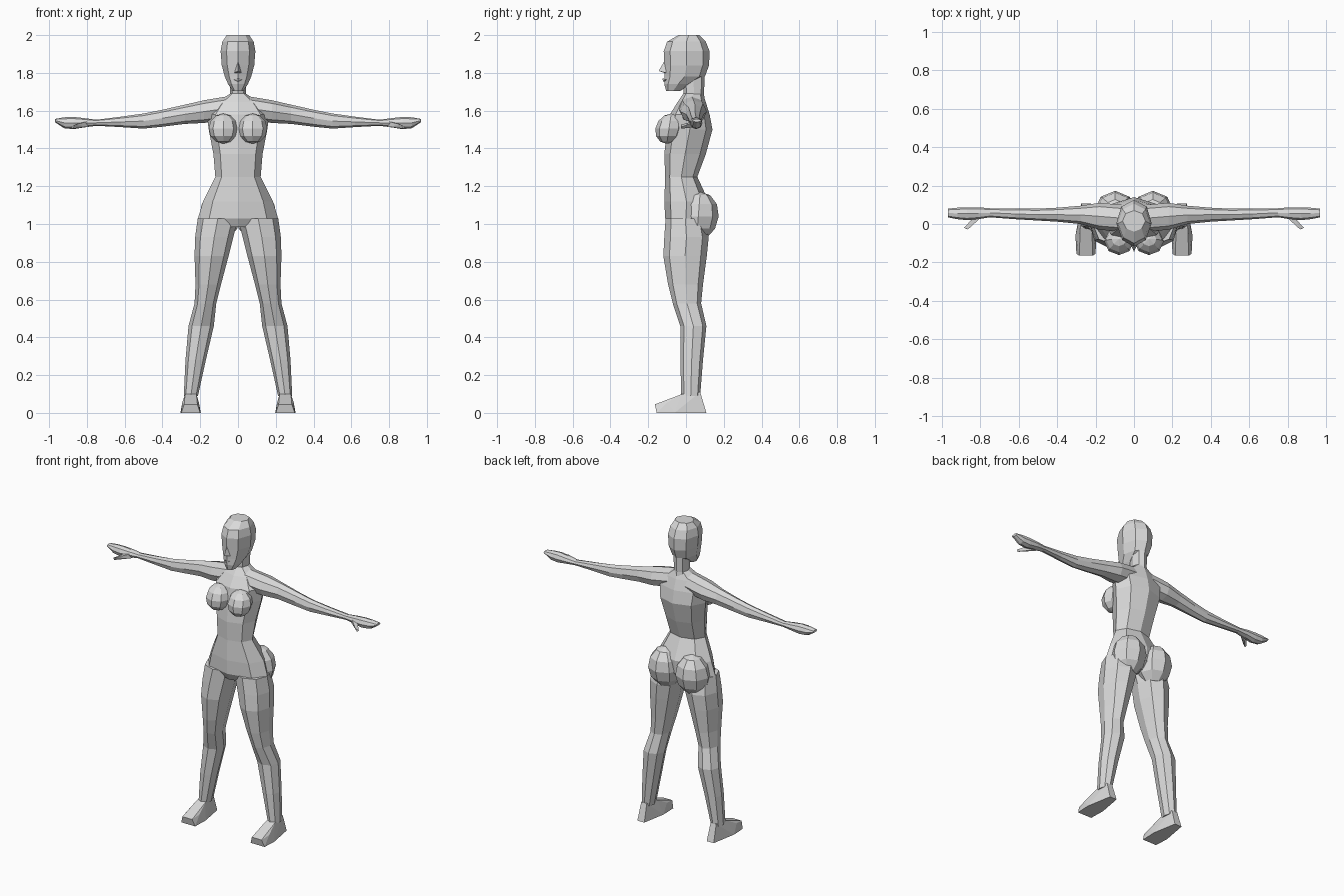
import bpy, bmesh, math
from mathutils import Vector

skin = bpy.data.materials.new("pale grey")
skin.diffuse_color = (0.7, 0.7, 0.7, 1)


def finish(name, bm, mirror):
    bmesh.ops.recalc_face_normals(bm, faces=bm.faces[:])
    me = bpy.data.meshes.new(name)
    bm.to_mesh(me)
    bm.free()
    me.materials.append(skin)
    ob = bpy.data.objects.new(name, me)
    bpy.context.collection.objects.link(ob)
    if mirror:
        ob.modifiers.new("mirror", "MIRROR")
    return ob


def loft(name, rings, axis="z", mirror=False, corner=0.72, front=None):
    """Octagonal rings (position, u0, u1, v0, v1): z axis uses x,y; x axis uses y,z."""
    bm = bmesh.new()
    loops = []
    for p, u0, u1, v0, v1 in rings:
        cu, cv, ru, rv = (u0 + u1) / 2, (v0 + v1) / 2, (u1 - u0) / 2, (v1 - v0) / 2
        f = front or corner
        shape = [(1, 0), (corner, corner), (0, 1), (-corner, corner),
                 (-1, 0), (-f, -corner), (0, -1), (f, -corner)]
        pts = [(cu + ru * a, cv + rv * b) for a, b in shape]
        loops.append([bm.verts.new((a, b, p) if axis == "z" else (p, a, b))
                      for a, b in pts])
    for lo, hi in zip(loops, loops[1:]):
        for i in range(8):
            j = (i + 1) % 8
            bm.faces.new((lo[i], lo[j], hi[j], hi[i]))
    bm.faces.new(loops[0])
    bm.faces.new(loops[-1])
    return finish(name, bm, mirror)


def ball(name, centre, size, rows=6, tilt=0.0):
    """Low-poly mirrored ellipsoid."""
    bm = bmesh.new()
    bmesh.ops.create_uvsphere(bm, u_segments=8, v_segments=rows, radius=1)
    for v in bm.verts:
        x, y, z = v.co
        v.co = Vector(centre) + Vector((x * size[0], y * size[1] + z * tilt, z * size[2]))
    return finish(name, bm, True)


def hull(name, points, mirror=False):
    """Convex solid around a few points."""
    bm = bmesh.new()
    for p in points:
        bm.verts.new(p)
    bmesh.ops.convex_hull(bm, input=bm.verts[:])
    return finish(name, bm, mirror)


def sym(z, w, y0, y1):
    return (z, -w, w, y0, y1)


# Torso from pelvis to collar
loft("torso", [
    sym(0.985, 0.10, -0.09, 0.07), sym(1.03, 0.212, -0.11, 0.11),
    sym(1.12, 0.185, -0.115, 0.12), sym(1.25, 0.12, -0.11, 0.06),
    sym(1.37, 0.13, -0.115, 0.105), sym(1.50, 0.155, -0.10, 0.14),
    sym(1.58, 0.165, -0.085, 0.125), sym(1.645, 0.11, -0.045, 0.105),
    sym(1.69, 0.042, -0.015, 0.09)])

# Neck and head
loft("neck", [sym(1.62, 0.06, -0.03, 0.105), sym(1.69, 0.042, -0.012, 0.095),
              sym(1.80, 0.045, -0.02, 0.10)])
loft("head", [
    sym(1.705, 0.028, -0.105, -0.03), sym(1.74, 0.052, -0.115, 0.03),
    sym(1.78, 0.07, -0.115, 0.10), sym(1.84, 0.086, -0.115, 0.122),
    sym(1.915, 0.092, -0.118, 0.125), sym(1.965, 0.083, -0.10, 0.105),
    sym(2.0, 0.06, -0.04, 0.07)], front=0.66)
hull("nose", [(0, -0.11, 1.87), (0, -0.145, 1.81), (0.02, -0.10, 1.80),
              (-0.02, -0.10, 1.80), (0, -0.10, 1.795)])
hull("lips", [(0.022, -0.105, 1.765), (-0.022, -0.105, 1.765),
              (0, -0.125, 1.772), (0, -0.122, 1.755), (0, -0.10, 1.75)])

# Bust and seat
ball("breast", (0.078, -0.09, 1.505), (0.077, 0.072, 0.08), tilt=0.012)
ball("buttock", (0.098, 0.065, 1.04), (0.108, 0.108, 0.13), tilt=0.01)

# Arms with flat hands
loft("arm", [
    (0.06, -0.04, 0.10, 1.55, 1.675), (0.18, -0.03, 0.11, 1.535, 1.655),
    (0.28, 0.0, 0.095, 1.53, 1.632), (0.40, 0.012, 0.085, 1.515, 1.605),
    (0.50, 0.018, 0.08, 1.505, 1.585), (0.62, 0.025, 0.08, 1.513, 1.568),
    (0.75, 0.035, 0.082, 1.52, 1.552)], axis="x", mirror=True)
loft("hand", [
    (0.75, 0.035, 0.082, 1.52, 1.552), (0.81, 0.025, 0.087, 1.512, 1.56),
    (0.87, 0.02, 0.087, 1.502, 1.567), (0.92, 0.025, 0.085, 1.507, 1.565),
    (0.97, 0.035, 0.08, 1.54, 1.556)], axis="x", mirror=True)
hull("thumb", [(0.79, 0.04, 1.545), (0.79, 0.04, 1.515), (0.84, 0.03, 1.535),
               (0.83, 0.025, 1.51), (0.865, -0.028, 1.525), (0.885, -0.02, 1.515),
               (0.875, -0.025, 1.505)], mirror=True)

# Legs: thigh, knee, calf, ankle
loft("leg", [
    (0.09, 0.212, 0.287, -0.025, 0.075), (0.28, 0.17, 0.278, -0.03, 0.09),
    (0.46, 0.128, 0.262, -0.03, 0.108), (0.58, 0.115, 0.23, -0.07, 0.08),
    (0.68, 0.09, 0.225, -0.095, 0.09), (0.83, 0.05, 0.23, -0.12, 0.11),
    (0.93, 0.025, 0.227, -0.115, 0.12), (1.03, 0.0, 0.213, -0.108, 0.10)],
    mirror=True)

# Feet
hull("foot", [
    (0.20, -0.155, 0), (0.30, -0.155, 0), (0.305, -0.06, 0), (0.275, 0.108, 0),
    (0.225, 0.108, 0), (0.197, -0.05, 0), (0.215, -0.165, 0.045),
    (0.285, -0.165, 0.045), (0.295, -0.10, 0.055), (0.207, -0.10, 0.055),
    (0.22, -0.02, 0.10), (0.28, -0.02, 0.10), (0.27, 0.075, 0.11),
    (0.23, 0.075, 0.11)], mirror=True)
